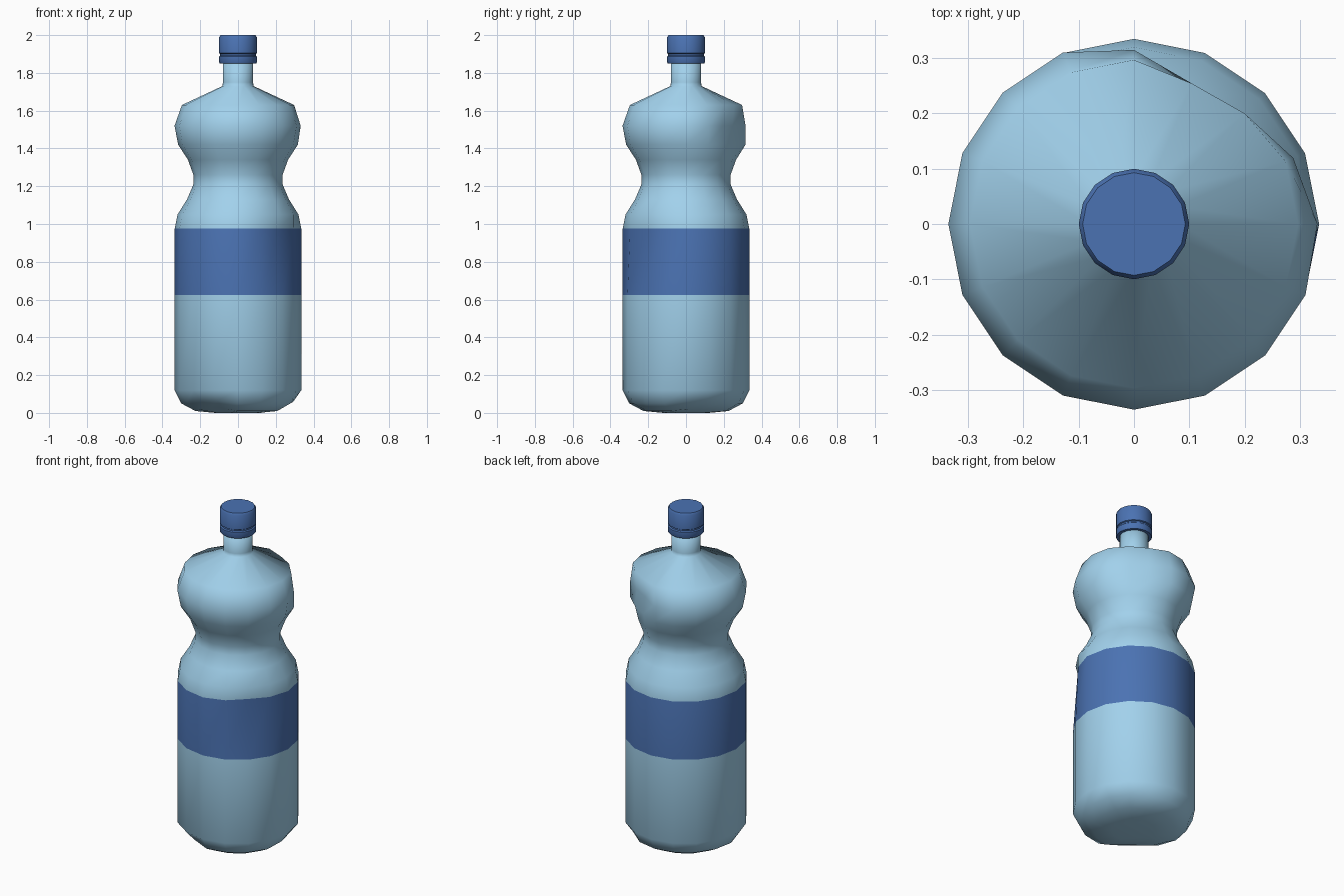
import bpy, bmesh, math

if "Cube" in bpy.data.objects:
    bpy.data.objects.remove(bpy.data.objects["Cube"])

N = 16


def material(name, rgb):
    m = bpy.data.materials.new(name)
    m.diffuse_color = (*rgb, 1)
    m.use_nodes = True
    m.node_tree.nodes["Principled BSDF"].inputs["Base Color"].default_value = m.diffuse_color
    return m


def lathe(name, profile, mats, dent=None, cap_start=True, cap_end=True, angle=180):
    """Spin an (r, z) profile into N sides; dent(r, z, degrees) may move points."""
    bm = bmesh.new()
    rings = []
    for r, z in profile:
        ring = []
        for i in range(N):
            deg = 360 * i / N
            rr, zz = dent(r, z, deg) if dent else (r, z)
            a = math.radians(deg)
            ring.append(bm.verts.new((rr * math.cos(a), rr * math.sin(a), zz)))
        rings.append(ring)
    for k in range(len(rings) - 1):
        lo, hi = rings[k], rings[k + 1]
        is_label = abs(profile[k][1] - 0.625) < 1e-4
        for i in range(N):
            j = (i + 1) % N
            f = bm.faces.new((lo[i], lo[j], hi[j], hi[i]))
            f.material_index = 1 if is_label and len(mats) > 1 else 0
    if cap_start:
        bm.faces.new(rings[0][::-1])
    if cap_end:
        bm.faces.new(rings[-1])
    me = bpy.data.meshes.new(name)
    bm.to_mesh(me)
    bm.free()
    for m in mats:
        me.materials.append(m)
    ob = bpy.data.objects.new(name, me)
    bpy.context.collection.objects.link(ob)
    bpy.ops.object.select_all(action='DESELECT')
    bpy.context.view_layer.objects.active = ob
    ob.select_set(True)
    bpy.ops.object.shade_smooth_by_angle(angle=math.radians(angle))
    return ob


# Crumpled spots: shoulder (back right), label top (front right), base (front left)
SHOULDER = {0: 0.332, 22.5: 0.312, 45: 0.283, 67.5: 0.275, 90: 0.315}
LABEL_TOP = {315: 0.035, 337.5: 0.015, 292.5: 0.015}
BASE = {202.5: 0.012, 225: 0.03, 247.5: 0.025, 0: 0.015, 22.5: 0.02, 45: 0.015}


def crumple(r, z, deg):
    if 1.4 < z < 1.65 and deg in SHOULDER:
        r = min(r, SHOULDER[deg])
        if abs(z - 1.52) < 0.01 and deg in (45, 67.5):
            r -= 0.01
    if abs(z - 0.975) < 0.01:
        r -= LABEL_TOP.get(deg, 0)
    if 0.005 < z < 0.08:
        d = BASE.get(deg, 0)
        r, z = r - d * 0.5, z + d * 0.6
    return r, z


plastic = material("clear_blue_plastic", (0.36, 0.64, 0.84))
blue = material("dark_blue", (0.07, 0.17, 0.45))

# Bottle body with the label band as the ring of faces from z 0.625 to 0.975
lathe("bottle_body", [
    (0.12, 0.0), (0.225, 0.01), (0.30, 0.05), (0.335, 0.12), (0.335, 0.625),
    (0.335, 0.975), (0.32, 1.05), (0.27, 1.13), (0.236, 1.21), (0.236, 1.26),
    (0.265, 1.34), (0.317, 1.42), (0.336, 1.52), (0.297, 1.63),
    (0.083, 1.73), (0.08, 1.75), (0.08, 1.87),
], [plastic, blue], crumple)

# Tamper ring and screw cap, with a thin groove between them
lathe("cap_ring", [(0.08, 1.85), (0.097, 1.85), (0.1, 1.855), (0.1, 1.887), (0.094, 1.892),
                   (0.094, 1.902)], [blue], angle=35)
lathe("screw_cap", [(0.094, 1.9), (0.1, 1.904), (0.1, 1.988), (0.093, 2.0)],
      [blue], angle=35)
